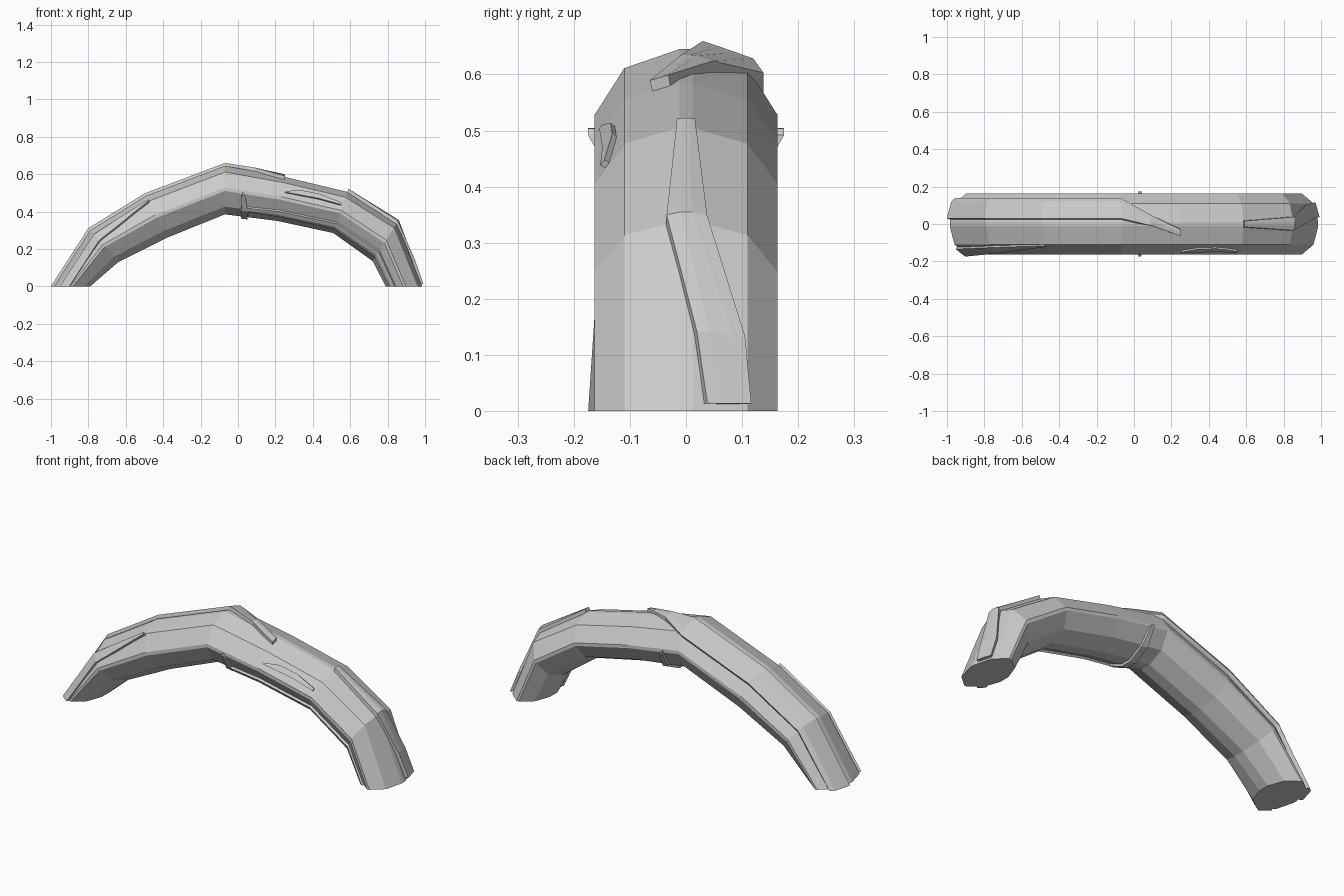
import bpy, bmesh, math
from mathutils import Vector

if "Cube" in bpy.data.objects:
    bpy.data.objects.remove(bpy.data.objects["Cube"])

# Arch stations: outer x, outer z, inner x, inner z
ST = [(-.985, 0, -.79, 0), (-.79, .30, -.64, .13), (-.49, .485, -.38, .26),
      (-.07, .645, -.07, .385), (.25, .585, .21, .35), (.585, .505, .51, .285),
      (.85, .34, .72, .135), (.985, 0, .79, 0)]

# Cross-section: y and depth (0 outer, 1 inner), mirrored to 12 sides
HALF = [(.012, 0), (.11, .13), (.163, .45), (.163, .52), (.115, .84), (.03, 1)]
SEC = HALF + [(-y, t) for y, t in reversed(HALF)]
N = len(SEC)


def lerp(a, b, f):
    return [p + (q - p) * f for p, q in zip(a, b)]


def surf(u, v, lift=0.0):
    """Point on the arch at station u and section position v, pushed outward."""
    i = min(int(u), len(ST) - 2)
    ox, oz, ix, iz = lerp(ST[i], ST[i + 1], u - i)
    k = math.floor(v)
    y, t = lerp(SEC[k % N], SEC[(k + 1) % N], v - k)
    p = Vector((ox + (ix - ox) * t, y, oz + (iz - oz) * t))
    c = Vector((ox + (ix - ox) * .5, y * .45, oz + (iz - oz) * .5))
    p += (p - c).normalized() * lift
    p.z = max(p.z, 0)
    return p


def skin(name, rings):
    """Closed loops joined into a capped flat-shaded solid."""
    bm = bmesh.new()
    vs = [[bm.verts.new(p) for p in r] for r in rings]
    n = len(rings[0])
    for a, b in zip(vs, vs[1:]):
        for j in range(n):
            bm.faces.new((a[j], a[(j + 1) % n], b[(j + 1) % n], b[j]))
    bm.faces.new(vs[0])
    bm.faces.new(vs[-1])
    bmesh.ops.recalc_face_normals(bm, faces=bm.faces)
    me = bpy.data.meshes.new(name)
    bm.to_mesh(me)
    bm.free()
    ob = bpy.data.objects.new(name, me)
    bpy.context.collection.objects.link(ob)
    return ob


def strip(name, pairs, h, n=4):
    """Raised band between pairs of (u, v) edge points."""
    rings = []
    for a, b in pairs:
        top = [surf(*lerp(a, b, .06 + .88 * i / n), h) for i in range(n + 1)]
        low = [surf(*lerp(a, b, i / n), -.02) for i in range(n, -1, -1)]
        rings.append(top + low)
    return skin(name, rings)


def along(rows):
    return [((u, a), (u, b)) for u, a, b in rows]


# Main arch
skin("root_arch", [[surf(u, v) for v in range(N)] for u in range(len(ST))])

# Long strip over the left shoulder, crossing the crown to a tip
strip("crown_strip", along([(0, .08, 1.35), (1, .08, 1.35), (2, .08, 1.35),
                            (3, .08, 1.35), (3.5, -.9, .4), (4, -1.5, -1.15)]), .02)

# Winding strip on the right leg
strip("right_strip", along([(5, -1.1, .1), (6, -1.3, .33), (6.6, 0, .9),
                            (6.96, .18, 1.0)]), .018)

# Sliver on the front face
strip("front_sliver", along([(4.05, -2.68, -2.6), (4.3, -2.65, -2.3),
                             (4.6, -2.6, -2.25), (4.97, -2.65, -2.5)]), .01, 2)

# Tapering strip on the left leg front
strip("left_strip", along([(0, -3.0, -2.2), (1, -2.7, -2.1), (1.35, -2.5, -2.05),
                           (2, -2.1, -2.0)]), .014, 2)

# Thin strip along the lower front edge to the right foot
strip("under_strip", along([(3.3, 6.9, 7.2), (4, 6.8, 7.3), (5, 6.8, 7.35),
                            (6, 6.8, 7.4), (7, 6.8, 7.4)]), .012, 2)

# Band wrapping the underside with pointed tips front and back
strip("under_wrap", [((3.3, v), (3.3 + w, v)) for v, w in
                     [(2.5, .03), (3, .07), (4, .14), (5, .14), (6, .14),
                      (7, .14), (8, .06), (8.5, .03)]], .012, 2)
